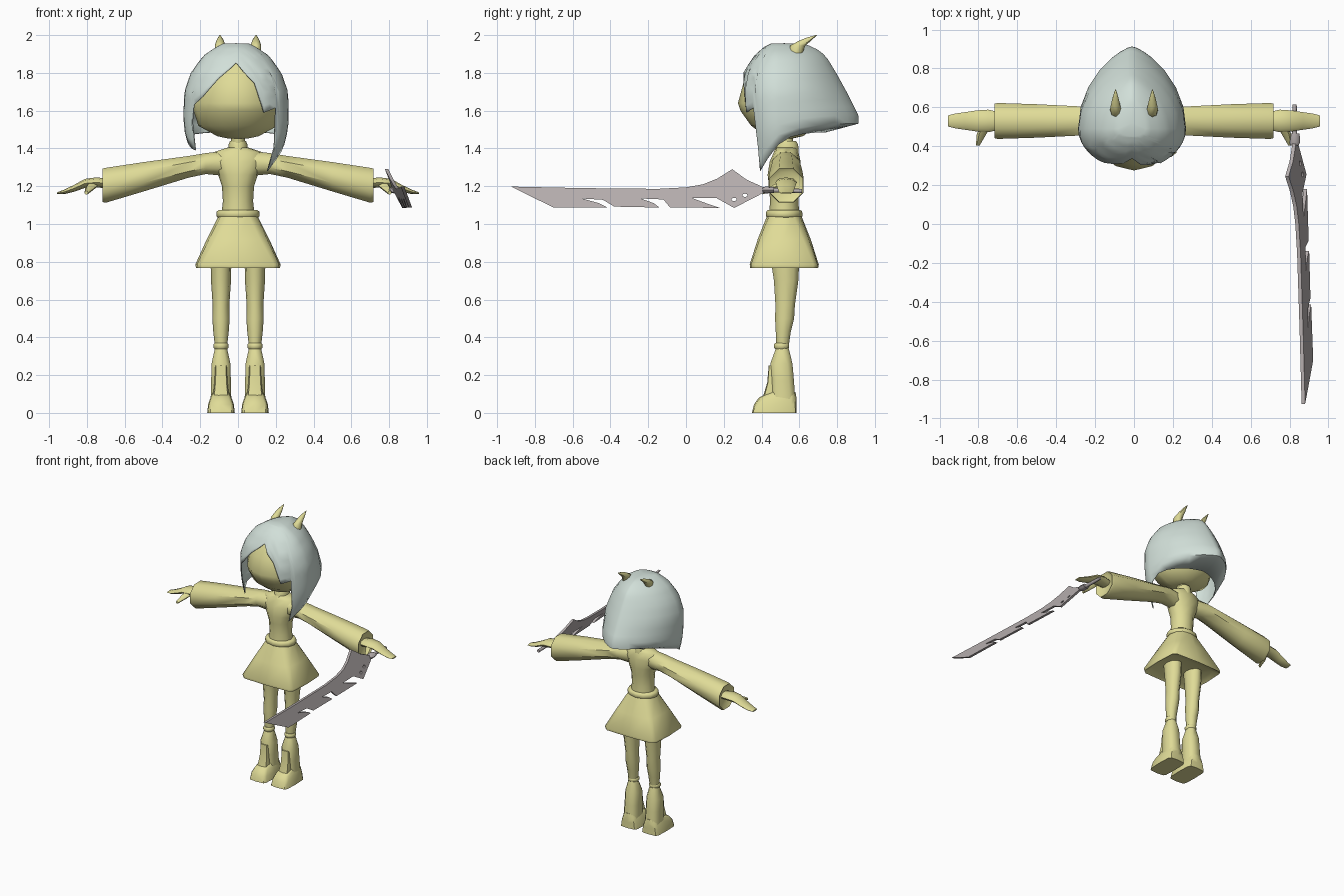
import bpy, bmesh
from math import sin, cos, pi, radians
from mathutils import Matrix


def material(name, rgb):
    m = bpy.data.materials.new(name)
    m.diffuse_color = (*rgb, 1)
    return m


SKIN = material("pale_yellow", (0.74, 0.71, 0.31))
HAIR = material("pale_mint", (0.64, 0.74, 0.69))
STEEL = material("warm_grey", (0.46, 0.42, 0.42))


def finish(bm, name, mat, mirror=False, angle=50):
    bmesh.ops.recalc_face_normals(bm, faces=bm.faces)
    me = bpy.data.meshes.new(name)
    bm.to_mesh(me)
    bm.free()
    me.materials.append(mat)
    ob = bpy.data.objects.new(name, me)
    bpy.context.collection.objects.link(ob)
    bpy.ops.object.select_all(action='DESELECT')
    ob.select_set(True)
    bpy.context.view_layer.objects.active = ob
    bpy.ops.object.shade_smooth_by_angle(angle=radians(angle))
    if mirror:
        ob.modifiers.new("Mirror", 'MIRROR')
    return ob


def spow(v, p):
    return (1 if v >= 0 else -1) * abs(v) ** p


def loft(name, mat, axis, secs, n=10, mirror=False, angle=50, turn=0.0):
    """Skin rings (position, centre a, centre b, radius a, radius b, squareness)."""
    bm = bmesh.new()
    rings = []
    for s in secs:
        pos, ca, cb, ra, rb = s[:5]
        p = s[5] if len(s) > 5 else 1
        ring = []
        for i in range(n):
            t = 2 * pi * i / n + turn
            a, b = ca + ra * spow(cos(t), p), cb + rb * spow(sin(t), p)
            co = {'x': (pos, a, b), 'y': (a, pos, b), 'z': (a, b, pos)}[axis]
            ring.append(bm.verts.new(co))
        rings.append(ring)
    for r, q in zip(rings, rings[1:]):
        for i in range(n):
            j = (i + 1) % n
            bm.faces.new((r[i], r[j], q[j], q[i]))
    bm.faces.new(rings[0])
    bm.faces.new(rings[-1])
    return finish(bm, name, mat, mirror, angle)


def lerp(table, v):
    """Piecewise linear lookup in rows sorted by their first value."""
    if v <= table[0][0]:
        return table[0][1:]
    for a, b in zip(table, table[1:]):
        if v <= b[0]:
            k = (v - a[0]) / (b[0] - a[0])
            return [x + (y - x) * k for x, y in zip(a[1:], b[1:])]
    return table[-1][1:]


# Hair: columns around the head running from crown down to a ragged hem
SHAPE = [(1.28, 0.31, 0.70, 0.20), (1.40, 0.305, 0.70, 0.25), (1.485, 0.30, 0.74, 0.272),
         (1.51, 0.30, 0.90, 0.275), (1.55, 0.295, 0.925, 0.278), (1.60, 0.287, 0.90, 0.278),
         (1.70, 0.28, 0.85, 0.275), (1.80, 0.30, 0.795, 0.24), (1.89, 0.36, 0.74, 0.175),
         (1.935, 0.41, 0.68, 0.11), (1.955, 0.45, 0.62, 0.07)]
BACK = [(105, 1.46), (125, 1.48), (150, 1.485), (180, 1.485)]
HEM_R = [(0, 1.855), (22, 1.745), (32, 1.59), (49, 1.615), (57, 1.28), (70, 1.34), (90, 1.42)] + BACK
HEM_L = [(0, 1.855), (22, 1.77), (38, 1.68), (54, 1.63), (62, 1.39), (72, 1.40), (90, 1.44)] + BACK
ANGLES = [0, 11, 22, 32, 40, 49, 54, 57, 62, 70, 80, 90, 105, 120, 135, 150, 160, 170, 180]
ROWS, TOP, YC = 14, 1.955, 0.49


def hair_point(deg, side, z):
    yf, yb, w = lerp(SHAPE, z)
    t = radians(deg)
    s, c = max(sin(t), 0), cos(t)
    if deg <= 90:
        return (-0.01 + side * w * s, YC - (YC - yf) * c, z)
    return (-0.01 + side * w * s ** 1.45, YC - (yb - YC) * c, z)


bm = bmesh.new()
crown = bm.verts.new((-0.01, 0.52, 1.957))
columns = []
for deg, side in [(d, 1) for d in ANGLES] + [(d, -1) for d in ANGLES[-2:0:-1]]:
    hem = lerp(HEM_R if side > 0 else HEM_L, deg)[0]
    columns.append([bm.verts.new(hair_point(deg, side, TOP - (TOP - hem) * (k / ROWS) ** 1.4))
                    for k in range(ROWS + 1)])
for a, b in zip(columns, columns[1:] + columns[:1]):
    bm.faces.new((crown, a[0], b[0]))
    for k in range(ROWS):
        bm.faces.new((a[k], a[k + 1], b[k + 1], b[k]))
hair = finish(bm, "hair", HAIR, angle=60)
thick = hair.modifiers.new("Thickness", 'SOLIDIFY')
thick.thickness = 0.006
thick.offset = -1

# Head: pointed chin and a ridge down the middle of the face
bm = bmesh.new()
rings = []
for z, yf, yb, w in [(1.452, 0.46, 0.56, 0.05), (1.465, 0.42, 0.62, 0.11), (1.52, 0.345, 0.69, 0.21),
                     (1.60, 0.288, 0.72, 0.235), (1.64, 0.275, 0.73, 0.243), (1.75, 0.305, 0.71, 0.22),
                     (1.86, 0.37, 0.65, 0.14), (1.92, 0.45, 0.58, 0.05)]:
    ring = []
    for i in range(16):
        t = 2 * pi * i / 16
        c = cos(t)
        y = YC - (YC - yf) * c ** 1.4 if c > 0 else YC - (yb - YC) * c
        ring.append(bm.verts.new((w * sin(t), y, z)))
    rings.append(ring)
for r, q in zip(rings, rings[1:]):
    for i in range(16):
        bm.faces.new((r[i], r[i - 1], q[i - 1], q[i]))
bm.faces.new(rings[0])
bm.faces.new(rings[-1])
finish(bm, "head", SKIN)

# Horns sweeping backwards
loft("horns", SKIN, 'z', [(1.90, 0.095, 0.58, 0.027, 0.035), (1.945, 0.095, 0.592, 0.028, 0.04),
                          (1.97, 0.095, 0.63, 0.02, 0.032), (1.987, 0.095, 0.66, 0.011, 0.02),
                          (2.0, 0.095, 0.69, 0.002, 0.004)], 8, True)

# Neck, collar and torso
loft("neck", SKIN, 'z', [(1.36, 0, 0.53, 0.036, 0.045), (1.48, 0, 0.52, 0.036, 0.045)])
loft("collar", SKIN, 'z', [(1.37, 0, 0.535, 0.05, 0.064), (1.42, 0, 0.535, 0.05, 0.062),
                           (1.44, 0, 0.535, 0.042, 0.05)])
loft("torso", SKIN, 'z', [(1.05, 0, 0.52, 0.088, 0.08), (1.12, 0, 0.52, 0.08, 0.075),
                          (1.20, 0, 0.52, 0.085, 0.08), (1.26, 0, 0.52, 0.105, 0.088),
                          (1.33, 0, 0.525, 0.14, 0.082), (1.38, 0, 0.53, 0.13, 0.065),
                          (1.405, 0, 0.53, 0.055, 0.055)], 12)

# Belt and flared square skirt
loft("belt", SKIN, 'z', [(1.035, 0, 0.52, 0.108, 0.09), (1.042, 0, 0.52, 0.115, 0.097),
                         (1.066, 0, 0.52, 0.113, 0.095), (1.075, 0, 0.52, 0.10, 0.085)], 12)
loft("skirt", SKIN, 'z', [(0.79, 0, 0.52, 0.19, 0.15, 0.35), (0.768, 0, 0.52, 0.222, 0.18, 0.25),
                          (0.785, 0, 0.52, 0.226, 0.183, 0.25), (0.92, 0, 0.52, 0.165, 0.14, 0.5),
                          (1.05, 0, 0.52, 0.10, 0.088, 0.9)], 12)

# Wide sleeves, flat-topped octagons with a recessed cuff
loft("sleeves", SKIN, 'x', [(0.08, 0.525, 1.32, 0.06, 0.07), (0.17, 0.53, 1.32, 0.075, 0.06),
                            (0.26, 0.53, 1.303, 0.08, 0.062), (0.50, 0.53, 1.25, 0.093, 0.084),
                            (0.70, 0.53, 1.205, 0.10, 0.10), (0.717, 0.53, 1.205, 0.096, 0.096),
                            (0.70, 0.53, 1.21, 0.07, 0.07)], 8, True, turn=pi / 8)

# Hands and thumbs
loft("hands", SKIN, 'x', [(0.69, 0.53, 1.215, 0.045, 0.025), (0.75, 0.53, 1.22, 0.058, 0.027),
                          (0.81, 0.53, 1.215, 0.054, 0.024), (0.87, 0.53, 1.188, 0.045, 0.018),
                          (0.92, 0.53, 1.17, 0.038, 0.012), (0.957, 0.53, 1.163, 0.028, 0.005)], 8, True)
loft("thumbs", SKIN, 'y', [(0.50, 0.765, 1.21, 0.028, 0.02), (0.46, 0.785, 1.19, 0.024, 0.018),
                           (0.405, 0.803, 1.165, 0.01, 0.01)], 6, True)

# Legs, ankle bands and boots
loft("legs", SKIN, 'z', [(0.80, 0.09, 0.525, 0.055, 0.078), (0.70, 0.09, 0.53, 0.053, 0.068),
                         (0.57, 0.09, 0.525, 0.044, 0.054), (0.50, 0.09, 0.522, 0.046, 0.053),
                         (0.43, 0.09, 0.515, 0.041, 0.042), (0.33, 0.09, 0.51, 0.03, 0.032)], 10, True)
loft("ankle_bands", SKIN, 'z', [(0.338, 0.09, 0.506, 0.034, 0.036), (0.346, 0.09, 0.506, 0.04, 0.042),
                                (0.362, 0.09, 0.506, 0.04, 0.042), (0.37, 0.09, 0.506, 0.034, 0.036)], 10, True)
loft("boots", SKIN, 'z', [(0.345, 0.09, 0.51, 0.034, 0.036), (0.26, 0.09, 0.505, 0.053, 0.062, 0.7),
                          (0.17, 0.09, 0.51, 0.055, 0.065, 0.7), (0.05, 0.09, 0.515, 0.058, 0.068, 0.6)],
     8, True, turn=pi / 8)
loft("boot_tongues", SKIN, 'z', [(0.06, 0.09, 0.45, 0.045, 0.05, 0.5), (0.16, 0.09, 0.455, 0.035, 0.025, 0.5),
                                 (0.25, 0.09, 0.45, 0.03, 0.012, 0.5)], 8, True)
loft("feet", SKIN, 'z', [(0.0, 0.09, 0.467, 0.073, 0.118, 0.35), (0.045, 0.09, 0.472, 0.068, 0.112, 0.4),
                         (0.08, 0.09, 0.485, 0.056, 0.10, 0.5), (0.11, 0.09, 0.51, 0.045, 0.07, 0.6)],
     12, True)

# Sword blade: side outline (y, z) with barbed lower edge and two holes
OUTLINE = [(-0.925, 1.198), (-0.84, 1.155), (-0.70, 1.087), (-0.415, 1.087), (-0.46, 1.11),
           (-0.55, 1.135), (-0.44, 1.128), (-0.38, 1.092), (-0.14, 1.087), (-0.17, 1.11),
           (-0.24, 1.135), (-0.12, 1.13), (-0.085, 1.088), (0.18, 1.085), (0.12, 1.105),
           (0.03, 1.138), (0.16, 1.138), (0.255, 1.085), (0.41, 1.165), (0.42, 1.19),
           (0.32, 1.235), (0.245, 1.29), (0.165, 1.24), (0.09, 1.21), (0.0, 1.194),
           (-0.15, 1.186), (-0.55, 1.19)]
curve = bpy.data.curves.new("blade_outline", 'CURVE')
curve.dimensions = '2D'
curve.fill_mode = 'BOTH'
curve.extrude = 0.009
holes = [[(cy + 0.014 * cos(i * pi / 4), cz + 0.009 * sin(i * pi / 4)) for i in range(8)]
         for cy, cz in ((0.255, 1.13), (0.312, 1.152))]
for pts in [OUTLINE] + holes:
    sp = curve.splines.new('POLY')
    sp.points.add(len(pts) - 1)
    for p, (u, v) in zip(sp.points, pts):
        p.co = (u, v, 0, 1)
    sp.use_cyclic_u = True
helper = bpy.data.objects.new("blade_outline", curve)
bpy.context.collection.objects.link(helper)
mesh = bpy.data.meshes.new_from_object(helper.evaluated_get(bpy.context.evaluated_depsgraph_get()))
bpy.data.objects.remove(helper)
# stand the blade up, leaning outwards at its lower edge
mesh.transform(Matrix(((-0.037, -0.45, 1, 0.8405 + 0.45 * 1.19), (1, 0, 0, 0), (0, 1, 0, 0), (0, 0, 0, 1))))
bm = bmesh.new()
bm.from_mesh(mesh)
bmesh.ops.remove_doubles(bm, verts=bm.verts, dist=0.0001)
finish(bm, "sword_blade", STEEL, angle=20)

# Sword guard and grip
loft("sword_guard", STEEL, 'y', [(0.405, 0.826, 1.18, 0.02, 0.012), (0.42, 0.826, 1.18, 0.028, 0.018),
                                 (0.465, 0.826, 1.18, 0.026, 0.016)], 8)
loft("sword_grip", STEEL, 'y', [(0.44, 0.826, 1.18, 0.013, 0.013), (0.615, 0.826, 1.175, 0.011, 0.011)], 8)
